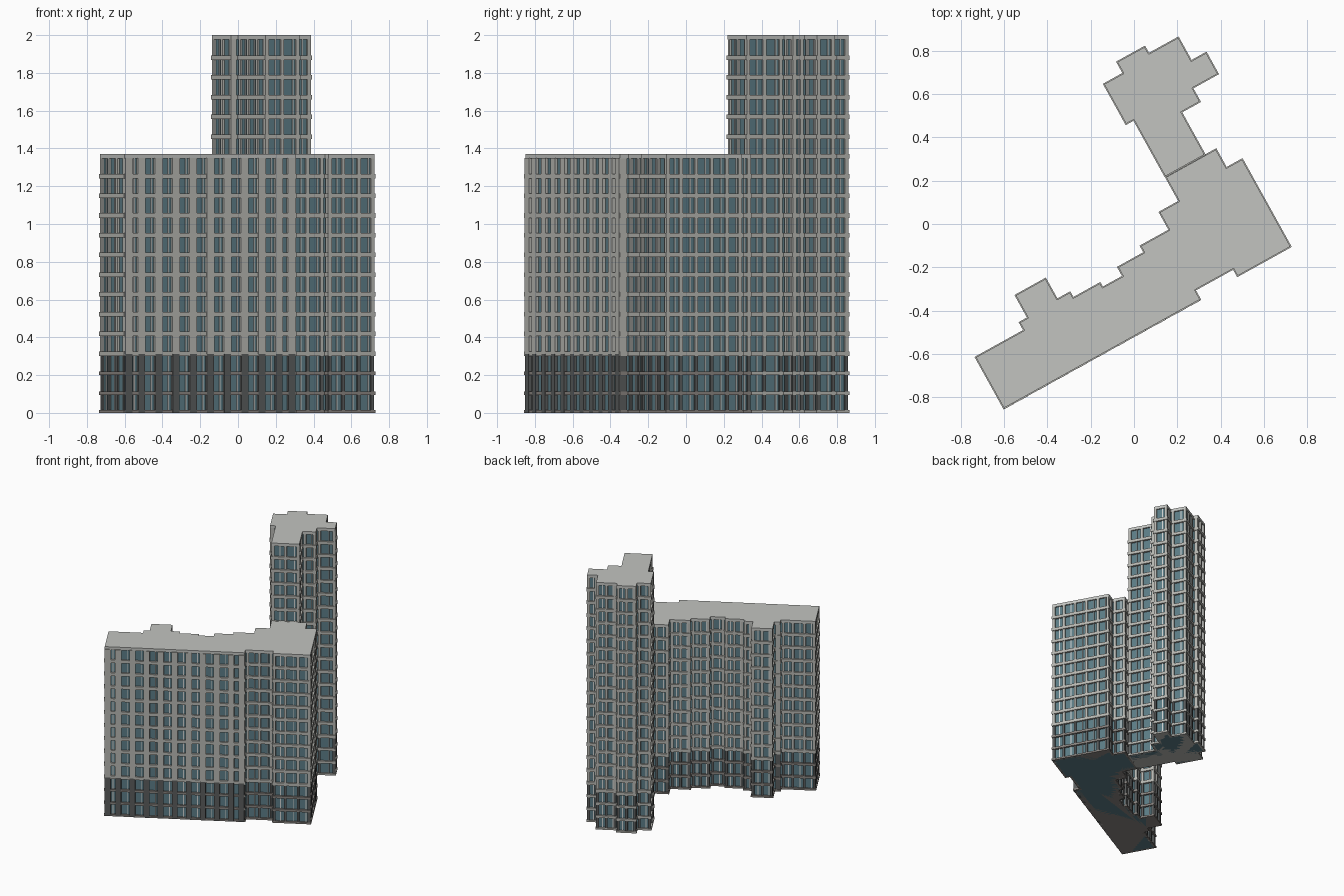
import bpy, bmesh, math
from mathutils import Vector, Matrix

if "Cube" in bpy.data.objects:
    bpy.data.objects.remove(bpy.data.objects["Cube"])

ROT = Matrix.Rotation(math.radians(29), 4, 'Z')
FLOOR, BASE = 0.1045, 0.312


def material(name, rgb):
    m = bpy.data.materials.new(name)
    m.diffuse_color = (*rgb, 1)
    m.use_nodes = True
    m.node_tree.nodes["Principled BSDF"].inputs["Base Color"].default_value = m.diffuse_color
    return m


CONCRETE = material("pale concrete", (0.47, 0.47, 0.44))
ROOF = material("roof grey", (0.54, 0.55, 0.53))
GLASS = material("teal glass", (0.105, 0.20, 0.235))
DARK = material("dark stone", (0.10, 0.105, 0.105))
TAUPE = material("taupe ledge", (0.25, 0.23, 0.215))
FRAME = material("light frame", (0.62, 0.63, 0.62))


def outline(u0, steps):
    """Right-angled plan: steps alternate v, u, v, u ... counter-clockwise."""
    pts, u, v = [], u0, None
    for i, s in enumerate(steps):
        if i % 2 == 0:
            v = s
        else:
            u = s
        pts.append(Vector((u, v, 0)))
    return pts


def edges(pts):
    for i, a in enumerate(pts):
        b = pts[(i + 1) % len(pts)]
        d = (b - a).normalized()
        yield a, b, d, Vector((d.y, -d.x, 0))


def grow(pts, off):
    n = [e[3] for e in edges(pts)]
    return [p + (n[i - 1] + n[i]) * off for i, p in enumerate(pts)]


def prism(bm, pts, z0, z1):
    lo = [bm.verts.new((p.x, p.y, z0)) for p in pts]
    hi = [bm.verts.new((p.x, p.y, z1)) for p in pts]
    bm.faces.new(lo[::-1])
    bm.faces.new(hi)
    for i in range(len(pts)):
        j = (i + 1) % len(pts)
        bm.faces.new((lo[i], lo[j], hi[j], hi[i]))


def strip(bm, wall, t, width, out, z0, z1):
    """Upright bar on a wall, centred t along it and standing out by 'out'."""
    a, b, d, n = wall
    p, q = a + d * (t - width / 2), a + d * (t + width / 2)
    prism(bm, [p - n * 0.02, p + n * out, q + n * out, q - n * 0.02][::-1], z0, z1)


def finish(bm, name, mat):
    bmesh.ops.recalc_face_normals(bm, faces=bm.faces)
    bm.transform(ROT)
    me = bpy.data.meshes.new(name)
    bm.to_mesh(me)
    bm.free()
    me.materials.append(mat)
    bpy.context.collection.objects.link(bpy.data.objects.new(name, me))


def build(name, pts, height, floors, low_ledge, wide_wall=None):
    new = bmesh.new
    core, cap, ledges, lows = new(), new(), new(), new()
    piers, base, frames = new(), new(), new()
    # glazed body and roof cap
    prism(core, grow(pts, -0.014), 0, height - 0.02)
    prism(cap, grow(pts, -0.003), height - 0.024, height)
    # floor ledges
    prism(lows, grow(pts, 0.002), 0, 0.014)
    for k in range(1, floors):
        z = k * FLOOR
        if k < 3:
            prism(lows, grow(pts, 0.002), z - 0.009, z + 0.009)
        else:
            prism(ledges, grow(pts, 0.002), z - 0.012, z + 0.012)
    # piers and window frames on every wall
    for i, wall in enumerate(edges(pts)):
        length = (wall[1] - wall[0]).length
        wide = i == wide_wall
        if length < 0.06:  # short returns are blank
            strip(piers, wall, length / 2, length - 0.012, -0.003, BASE, height - 0.02)
            strip(base, wall, length / 2, length - 0.012, -0.003, 0, BASE)
            continue
        bays = 10 if wide else max(1, round(length / 0.09))
        pitch = length / bays
        w = 0.046 if wide else 0.02
        for k in range(bays + 1):
            t = min(max(k * pitch, w / 2 + 0.004), length - w / 2 - 0.004)
            out = 0.003 if wide else -0.003
            strip(piers, wall, t, w, out, BASE, height - 0.02)
            strip(base, wall, t, w * 0.9, out, 0, BASE)
        for k in range(bays):
            strip(frames, wall, (k + 0.62) * pitch, 0.006, -0.008, 0, height - 0.02)
    for bm, part, mat in ((core, "glazing", GLASS), (cap, "roof", ROOF),
                          (ledges, "floor_ledges", CONCRETE), (lows, "base_ledges", low_ledge),
                          (piers, "piers", CONCRETE), (base, "base_piers", DARK),
                          (frames, "window_frames", FRAME)):
        finish(bm, name + "_" + part, mat)


# long lower block
block = outline(-0.94, [
    -0.455, 0.10, -0.405, 0.30, -0.444, 0.584, 0.021, 0.50, 0.12, 0.232,
    -0.008, 0.128, -0.102, -0.024, -0.137, -0.163, -0.185, -0.268,
    -0.161, -0.41, -0.131, -0.478, -0.021, -0.64, -0.14, -0.684, -0.182, -0.94])
build("block", block, 1.37, 13, TAUPE, wide_wall=0)

# taller rear tower
tower = outline(0.231, [
    0.12, 0.443, 0.345, 0.542, 0.417, 0.677, 0.532, 0.598, 0.656, 0.442,
    0.694, 0.293, 0.634, 0.19, 0.42, 0.231])
build("tower", tower, 2.0, 19, CONCRETE)
